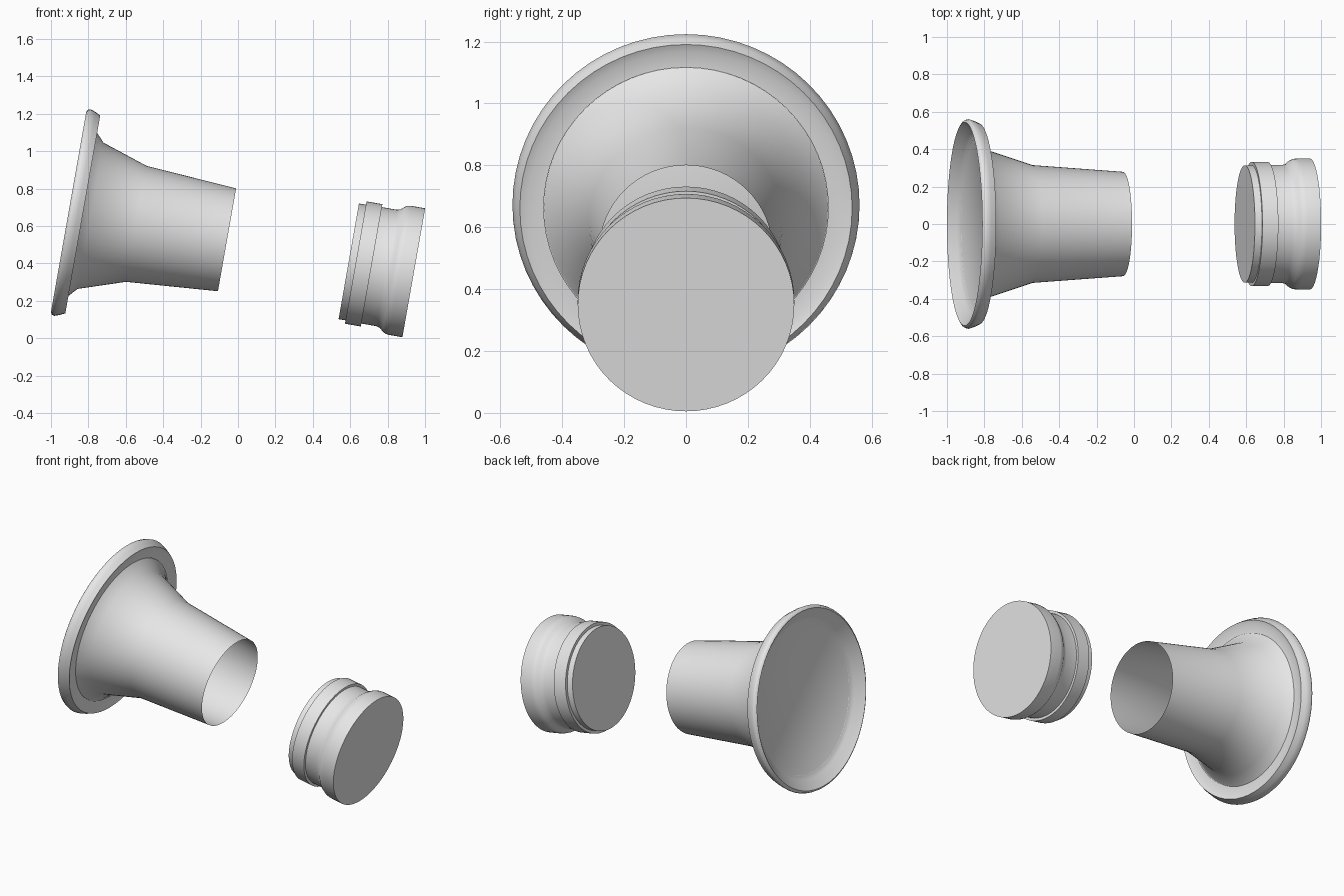
import bpy, bmesh, math
from mathutils import Matrix

cube = bpy.data.objects.get("Cube")
if cube:
    bpy.data.objects.remove(cube, do_unlink=True)

SEGMENTS = 64
# Shared tilted axis: local z runs along the axis, sloping down towards +x
AXIS = Matrix.Translation((0.088, 0, 0.5)) @ Matrix.Rotation(math.radians(100), 4, 'Y')

grey = bpy.data.materials.new("light grey")
grey.use_nodes = True
grey.diffuse_color = (0.8, 0.8, 0.8, 1)
grey.node_tree.nodes["Principled BSDF"].inputs["Base Color"].default_value = grey.diffuse_color


def lathe(name, profile, closed=False, flip=False):
    """Revolve (distance along axis, radius) points; a zero radius closes an end."""
    bm = bmesh.new()
    verts = [bm.verts.new((r, 0, s)) for s, r in profile]
    pairs = list(zip(verts, verts[1:] + verts[:1] if closed else verts[1:]))
    edges = [bm.edges.new(p) for p in pairs]
    bmesh.ops.spin(bm, geom=verts + edges, axis=(0, 0, 1), cent=(0, 0, 0),
                   angle=math.tau, steps=SEGMENTS, use_duplicate=False)
    bmesh.ops.remove_doubles(bm, verts=bm.verts, dist=1e-5)
    bmesh.ops.recalc_face_normals(bm, faces=bm.faces)
    if flip:
        bmesh.ops.reverse_faces(bm, faces=bm.faces)
    mesh = bpy.data.meshes.new(name)
    bm.to_mesh(mesh)
    bm.free()
    mesh.materials.append(grey)
    obj = bpy.data.objects.new(name, mesh)
    bpy.context.collection.objects.link(obj)
    obj.matrix_world = AXIS
    bpy.ops.object.select_all(action='DESELECT')
    obj.select_set(True)
    bpy.context.view_layer.objects.active = obj
    bpy.ops.object.shade_smooth_by_angle(angle=math.radians(50))
    return obj


# Flared tube, open at the narrow end
lathe("flared_tube", [(-0.948, 0.46), (-0.89, 0.397), (-0.642, 0.315), (-0.149, 0.279)])

# Dished rim with a closed floor and a stepped back
lathe("dished_rim", [(-0.947, 0), (-0.947, 0.46), (-0.965, 0.485), (-0.985, 0.513),
                     (-1.0, 0.533), (-1.009, 0.544), (-1.002, 0.556), (-0.988, 0.561),
                     (-0.96, 0.551), (-0.932, 0.537), (-0.942, 0.511), (-0.942, 0.46)])

# Separate end cap: spigot, raised collar, neck and rounded shoulder
lathe("end_cap", [(0.512, 0), (0.512, 0.314), (0.55, 0.314), (0.55, 0.332),
                  (0.636, 0.332), (0.636, 0.316), (0.718, 0.316), (0.738, 0.322),
                  (0.755, 0.338), (0.772, 0.347), (0.79, 0.35), (0.865, 0.35), (0.865, 0)])
